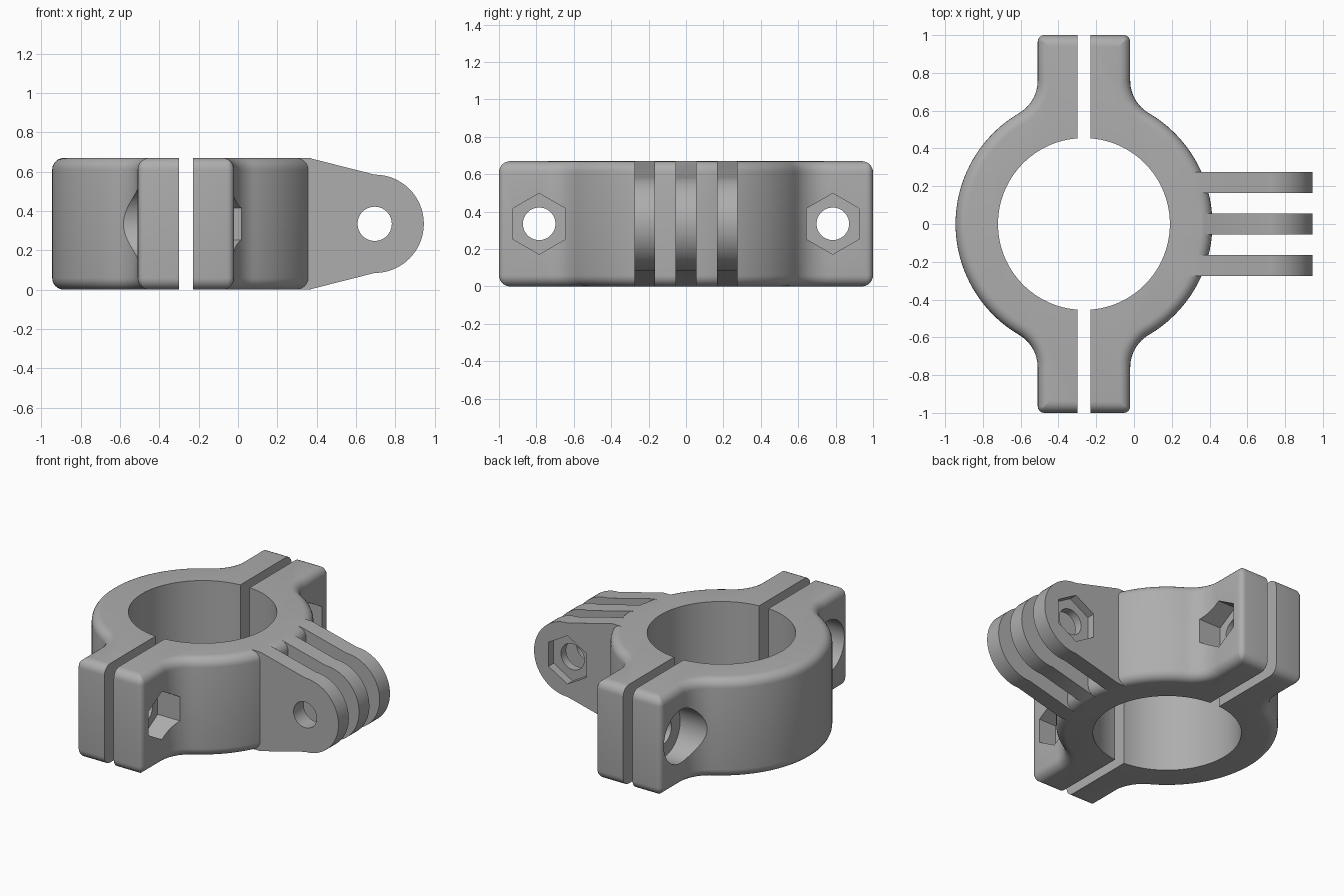
import bpy, bmesh
from math import sin, cos, pi, sqrt, asin, atan2
from mathutils import Matrix

if "Cube" in bpy.data.objects:
    bpy.data.objects.remove(bpy.data.objects["Cube"], do_unlink=True)

grey = bpy.data.materials.new("plain grey")
grey.diffuse_color = (0.42, 0.42, 0.42, 1)
grey.use_nodes = True
grey.node_tree.nodes["Principled BSDF"].inputs["Base Color"].default_value = (0.42, 0.42, 0.42, 1)

CX = -0.265                     # clamp axis
H = 0.67                        # clamp height
MID = H / 2
GAP = 0.035                     # half the slit between the halves
R_OUT, R_IN = 0.68, 0.455
FLANGE = 0.245                  # flange face, measured from the axis
FILLET = 0.2
EDGE = 0.06                     # rounding of outer edges
BOLT_Y, BOLT_R, NUT_R = 0.785, 0.087, 0.163
PIVOT_X = 0.695


def arc(cx, cy, r, a0, a1, n):
    return [(cx + r * cos(a0 + (a1 - a0) * i / n),
             cy + r * sin(a0 + (a1 - a0) * i / n)) for i in range(n + 1)]


def loft(name, rings):
    """Skin a stack of equal closed rings and cap both ends."""
    bm = bmesh.new()
    loops = [[bm.verts.new(p) for p in ring] for ring in rings]
    for a, b in zip(loops, loops[1:]):
        for i in range(len(a)):
            j = (i + 1) % len(a)
            bm.faces.new((a[i], a[j], b[j], b[i]))
    bm.faces.new(loops[0])
    bm.faces.new(loops[-1])
    bmesh.ops.recalc_face_normals(bm, faces=bm.faces)
    mesh = bpy.data.meshes.new(name)
    bm.to_mesh(mesh)
    bm.free()
    ob = bpy.data.objects.new(name, mesh)
    bpy.context.collection.objects.link(ob)
    mesh.materials.append(grey)
    return ob


def rod(axis, start, end, u, v, r, sides=48):
    """Prism along x or y, with a corner pointing up."""
    ring = arc(0, 0, r, pi / 2, pi / 2 + 2 * pi, sides)[:-1]
    if axis == "x":
        rings = [[(t, u + a, v + b) for a, b in ring] for t in (start, end)]
    else:
        rings = [[(u + a, t, v + b) for a, b in ring] for t in (start, end)]
    return loft("cutter", rings)


def combine(ob, other, operation):
    mod = ob.modifiers.new("join", 'BOOLEAN')
    mod.operation, mod.solver, mod.object = operation, 'EXACT', other
    graph = bpy.context.evaluated_depsgraph_get()
    mesh = bpy.data.meshes.new_from_object(ob.evaluated_get(graph))
    ob.modifiers.clear()
    ob.data = mesh
    bpy.data.objects.remove(other, do_unlink=True)


def half_outline(d):
    """Closed outline of one clamp half, its outer side inset by d."""
    corner = max(0.035 - d, 0.002)
    fx, fy = FLANGE + FILLET, sqrt((R_OUT + FILLET) ** 2 - (FLANGE + FILLET) ** 2)
    tangent = atan2(fy, fx)
    upper = [(GAP, 1 - d)]
    upper += arc(FLANGE - d - corner, 1 - d - corner, corner, pi / 2, 0, 4)
    upper += arc(fx, fy, FILLET + d, pi, pi + tangent, 12)
    upper += arc(0, 0, R_OUT - d, tangent, 0, 24)[1:]
    lower = [(x, -y) for x, y in reversed(upper[:-1])]
    a = pi / 2 - asin(GAP / R_IN)
    return upper + lower + arc(0, 0, R_IN, -a, a, 48)


def clamp_half(name, side):
    n = 6
    rounding = [(EDGE * (1 - sin(pi / 2 * i / n)), EDGE * (1 - cos(pi / 2 * i / n)))
                for i in range(n + 1)]
    layers = rounding + [(d, H - z) for d, z in reversed(rounding)]
    return loft(name, [[(CX + side * x, y, z) for x, y in half_outline(d)]
                       for d, z in layers])


# Clamp halves: nut pockets on the left, round bolt-head recesses on the right
left_half = clamp_half("left_clamp_half", 1)
right_half = clamp_half("right_clamp_half", -1)
for half, side, radius, sides in ((left_half, 1, NUT_R, 6), (right_half, -1, 0.18, 64)):
    for y in (-BOLT_Y, BOLT_Y):
        combine(half, rod("x", CX, CX + side * 0.6, y, MID, BOLT_R), 'DIFFERENCE')
        combine(half, rod("x", CX + side * 0.115, CX + side * 0.6, y, MID, radius, sides),
                'DIFFERENCE')

# Three mounting fins with a pivot hole, the back one with a nut pocket
fin_outline = ([(0.25, 0), (0.25, H), (0.36, H)]
               + arc(PIVOT_X, MID, 0.25, pi / 2, -pi / 2, 32) + [(0.36, 0)])
for y in (-0.22, 0, 0.22):
    fin = loft("mounting_fin", [[(x, y + t, z) for x, z in fin_outline]
                                for t in (-0.055, 0.055)])
    combine(fin, rod("y", y - 0.1, y + 0.1, PIVOT_X, MID, BOLT_R), 'DIFFERENCE')
    if y > 0:
        combine(fin, rod("y", y, y + 0.1, PIVOT_X, MID, NUT_R, 6), 'DIFFERENCE')
    combine(left_half, fin, 'UNION')

# Smooth curved surfaces, keep hard edges
bpy.ops.object.select_all(action='DESELECT')
for ob in (left_half, right_half):
    ob.select_set(True)
    bpy.context.view_layer.objects.active = ob
bpy.ops.object.shade_smooth_by_angle(angle=pi / 6)
